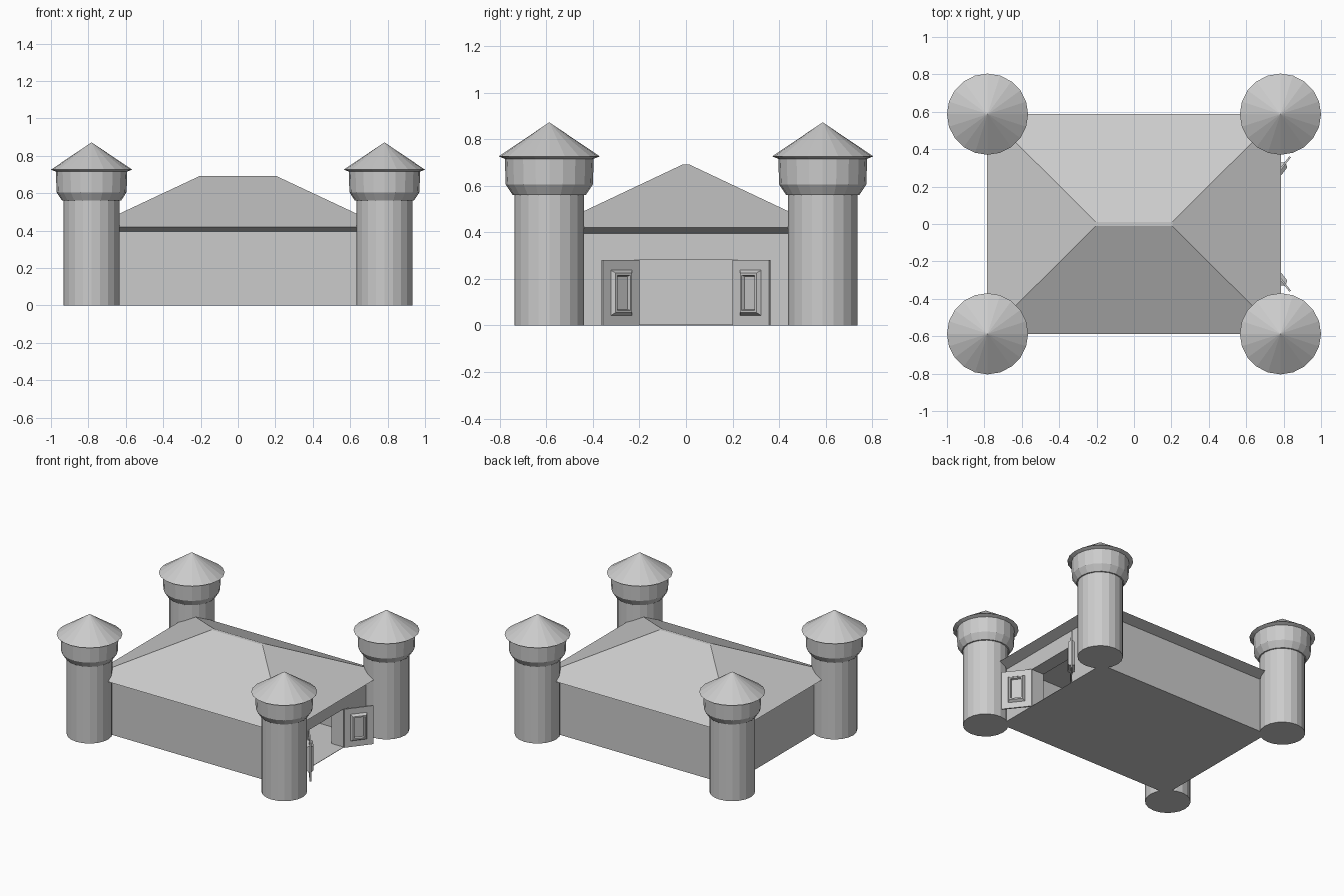
import bpy, bmesh
from math import sin, cos, pi, radians
from mathutils import Matrix, Vector

if "Cube" in bpy.data.objects:
    bpy.data.objects.remove(bpy.data.objects["Cube"])


def finish(bm, name):
    bmesh.ops.recalc_face_normals(bm, faces=bm.faces[:])
    me = bpy.data.meshes.new(name)
    bm.to_mesh(me)
    bm.free()
    ob = bpy.data.objects.new(name, me)
    bpy.context.collection.objects.link(ob)
    return ob


def stack(name, rings):
    """Closed solid skinned through a list of vertex rings."""
    bm = bmesh.new()
    vs = [[bm.verts.new(p) for p in ring] for ring in rings]
    n = len(vs[0])
    for a, b in zip(vs, vs[1:]):
        for i in range(n):
            j = (i + 1) % n
            bm.faces.new((a[i], a[j], b[j], b[i]))
    bm.faces.new(vs[0][::-1])
    bm.faces.new(vs[-1])
    bmesh.ops.remove_doubles(bm, verts=bm.verts[:], dist=1e-4)
    return finish(bm, name)


def rect(hx, hy, z):
    return [(-hx, -hy, z), (hx, -hy, z), (hx, hy, z), (-hx, hy, z)]


def circle(cx, cy, r, z, n):
    return [(cx + r * cos(2 * pi * i / n), cy + r * sin(2 * pi * i / n), z)
            for i in range(n)]


def box(name, lo, hi):
    lo, hi = Vector(lo), Vector(hi)
    bm = bmesh.new()
    size = Matrix.Diagonal((*(hi - lo), 1))
    bmesh.ops.create_cube(bm, size=1, matrix=Matrix.Translation((lo + hi) / 2) @ size)
    return finish(bm, name)


# Hollow main hall with a doorway through the right wall
WX, WY, T = 0.71, 0.513, 0.1
walls = stack("walls", [rect(WX, WY, 0), rect(WX, WY, 0.395)])
cutters = [box("hall_interior_cutter", (T - WX, T - WY, 0.003), (WX - T, WY - T, 0.5)),
           box("doorway_cutter", (WX - T - 0.05, -0.2, 0.003), (WX + 0.1, 0.2, 0.28))]
for c in cutters:
    c.hide_render = True
    c.hide_viewport = True
    cut = walls.modifiers.new(c.name, "BOOLEAN")
    cut.operation = "DIFFERENCE"
    cut.solver = "EXACT"
    cut.object = c

# Hipped roof with sloping eaves
stack("hall_roof", [rect(WX, WY, 0.395), rect(0.785, 0.588, 0.42),
                    rect(0.205, 0.012, 0.692)])

# Corner towers
for sx in (-1, 1):
    for sy in (-1, 1):
        def lathe(name, profile, n):
            stack(name, [circle(sx * 0.783, sy * 0.587, r, z, n) for r, z in profile])
        lathe("tower_shaft", [(0.15, 0), (0.15, 0.57)], 20)
        lathe("tower_collar", [(0.15, 0.56), (0.158, 0.561), (0.187, 0.605),
                               (0.191, 0.72)], 20)
        lathe("tower_roof", [(0.19, 0.715), (0.217, 0.726), (0.0001, 0.872)], 20)


# Open door leaves, with a raised moulding on both faces
def door(side):
    bm = bmesh.new()
    w, t, h = 0.2, 0.01, 0.28
    bmesh.ops.create_cube(bm, size=1, matrix=Matrix.Translation((w / 2, 0, h / 2))
                          @ Matrix.Diagonal((w, t, h, 1)))
    bm.normal_update()
    faces = [f for f in bm.faces if abs(f.normal.y) > 0.9]
    for thick, depth in ((0.043, 0), (0.012, 0.018), (0.01, 0), (0.004, -0.014)):
        bmesh.ops.inset_individual(bm, faces=faces, thickness=thick, depth=depth,
                                   use_even_offset=True)
        bm.normal_update()
    bm.transform(Matrix.Translation((WX + 0.002, side * 0.202, 0))
                 @ Matrix.Rotation(side * radians(52), 4, "Z"))
    finish(bm, "door_leaf")


for side in (-1, 1):
    door(side)
